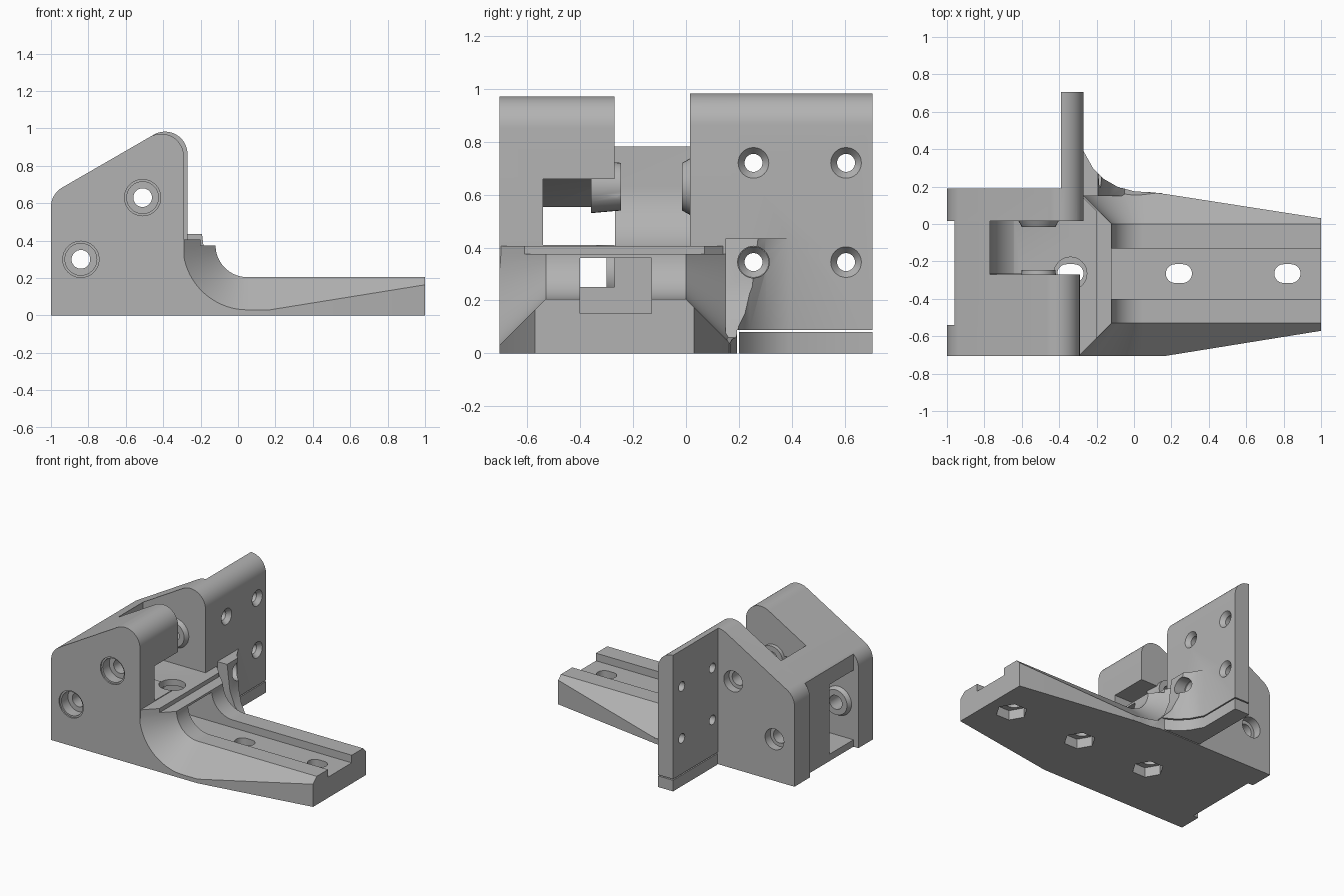
import bpy, bmesh
from math import sin, cos, radians, tan

cube = bpy.data.objects.get("Cube")
if cube:
    bpy.data.objects.remove(cube, do_unlink=True)

grey = bpy.data.materials.new("mid grey plastic")
grey.use_nodes = True
grey.diffuse_color = (0.45, 0.45, 0.45, 1)
for node in grey.node_tree.nodes:
    if node.type == 'BSDF_PRINCIPLED':
        node.inputs["Base Color"].default_value = grey.diffuse_color


def arc(cx, cy, r, start, end, n=16):
    steps = [radians(start + (end - start) * i / n) for i in range(n + 1)]
    return [(cx + r * cos(a), cy + r * sin(a)) for a in steps]


def circle(cx, cy, r, n=32):
    return arc(cx, cy, r, 0, 360, n)[:-1]


def loft(name, sections, axis):
    """Skin matching outlines placed at positions along an axis."""
    place = {'x': lambda t, u, v: (t, u, v),
             'y': lambda t, u, v: (u, t, v),
             'z': lambda t, u, v: (u, v, t)}[axis]
    bm = bmesh.new()
    rings = [[bm.verts.new(place(t, u, v)) for u, v in pts] for t, pts in sections]
    for a, b in zip(rings, rings[1:]):
        for i in range(len(a)):
            j = (i + 1) % len(a)
            bm.faces.new((a[i], a[j], b[j], b[i]))
    bm.faces.new(rings[0])
    bm.faces.new(rings[-1])
    bmesh.ops.recalc_face_normals(bm, faces=bm.faces)
    mesh = bpy.data.meshes.new(name)
    bm.to_mesh(mesh)
    bm.free()
    mesh.materials.append(grey)
    obj = bpy.data.objects.new(name, mesh)
    bpy.context.collection.objects.link(obj)
    return obj


def prism(name, pts, a, b, axis):
    return loft(name, [(a, pts), (b, pts)], axis)


def box(name, x, y, z):
    return prism(name, [(x[0], y[0]), (x[1], y[0]), (x[1], y[1]), (x[0], y[1])], z[0], z[1], 'z')


def combine(target, tool, operation):
    """Apply one boolean and discard the tool."""
    tool.hide_render = True
    mod = target.modifiers.new("cut", 'BOOLEAN')
    mod.operation = operation
    mod.solver = 'EXACT'
    mod.object = tool
    graph = bpy.context.evaluated_depsgraph_get()
    mesh = bpy.data.meshes.new_from_object(target.evaluated_get(graph))
    target.modifiers.remove(mod)
    target.data = mesh
    bpy.data.objects.remove(tool, do_unlink=True)


def block_profile(right):
    top = 0.58 + (right + 0.76) * tan(radians(30))
    return ([(-1, 0), (right, 0)] + arc(right - 0.12, top, 0.12, 0, 120)
            + arc(-0.88, 0.58, 0.12, 120, 180))


def arm_profile(r):
    return ([(-0.6, 0), (1, 0), (1, 0.375 - r)]
            + arc(0.05, 0.375, r, 270, 180, 20) + [(-0.6, 0.375)])


FRONT, BACK, INNER, MID = -0.705, 0.705, 0.015, -0.27

# Housing, rear wall and mounting plate
body = prism("bracket_body", block_profile(-0.29), FRONT, 0.03, 'y')
combine(body, prism("rear_wall", block_profile(-0.27), INNER, 0.19, 'y'), 'UNION')
plate = prism("mounting_plate", block_profile(-0.27), INNER, BACK, 'y')
combine(plate, box("plate_trim", (-1.2, -0.39), (-1, 1), (-1, 2)), 'DIFFERENCE')
combine(body, plate, 'UNION')

# Tapered arm with chamfered sides and a conical root fillet
arm = loft("arm", [(FRONT, arm_profile(0.345)), (-0.53, arm_profile(0.17)),
                   (0, arm_profile(0.17)), (0.17, arm_profile(0.34))], 'y')
taper = [(-1, -0.8), (0.17, FRONT), (1.1, -0.555), (1.1, 0.015), (0.17, 0.16), (-1, 0.3)]
combine(arm, prism("arm_taper", taper, -0.5, 1, 'z'), 'INTERSECT')
combine(body, arm, 'UNION')
ledge = [(-0.8, -0.7), (-0.29, -0.7), (-0.2, -0.61), (-0.2, 0.07), (-0.29, 0.16), (-0.8, 0.16)]
combine(body, prism("floor_ledge", ledge, 0.2, 0.405, 'z'), 'UNION')

# Curved gusset between the arm and the plate
plan = [(-0.3, 0.15), (-0.3, 0.39), (-0.27, 0.39), (-0.22, 0.3), (-0.16, 0.24),
        (-0.09, 0.2), (0, 0.175), (0.15, 0.165), (0.15, 0.15)]
gusset = prism("gusset", plan, 0, 0.435, 'z')
side = [(-0.5, -0.1), (0.2, -0.1), (0.2, 0.03), (-0.05, 0.06), (-0.13, 0.15),
        (-0.17, 0.25), (-0.2, 0.5), (-0.5, 0.5)]
combine(gusset, prism("gusset_trim", side, 0, 0.6, 'y'), 'INTERSECT')
combine(body, gusset, 'UNION')

# Upper and lower pulley cavities, end recess and cable channel
upper = ([(-0.77, 1.2)] + arc(-0.51, 0.63, 0.26, 180, 239)
         + [(-0.64, 0.405), (-0.1, 0.405), (-0.1, 1.2)])
lower = [(-1.1, 0.05), (-0.6, 0.05), (-0.6, 0.41), (-0.2, 0.41), (-0.2, 0.66),
         (-0.77, 0.66), (-1, 0.53), (-1.1, 0.53)]
for cutter in (
        prism("upper_cavity", upper, MID, INNER, 'y'),
        prism("lower_cavity", lower, -0.54, MID + 0.002, 'y'),
        box("end_recess", (-1.1, -0.96), (-0.54, INNER), (-1, 2)),
        box("arm_channel", (-0.5, 1.1), (-0.4, -0.13), (0.15, 0.36)),
        box("cable_passage", (-0.65, -0.45), (-0.4, MID), (0.25, 0.36)),
        box("foot_gap", (-0.5, 0.2), (0.192, 0.8), (0.08, 0.088)),
        box("foot_gap_side", (-0.5, 0.2), (0.192, 0.2), (-0.1, 0.084))):
    combine(body, cutter, 'DIFFERENCE')

# Conical spacer bosses, then axle holes with front and rear recesses
pivots = [(-0.51, 0.63), (-0.84, 0.3)]
bosses = [(0, -0.36, -0.245, 0.1), (0, 0.03, -0.015, 0.115),
          (1, -0.56, -0.51, 0.115), (1, -0.25, -0.3, 0.115)]
for index, a, b, r in bosses:
    u, v = pivots[index]
    boss = loft("boss", [(a, circle(u, v, r)), (b, circle(u, v, 0.09))], 'y')
    combine(body, boss, 'UNION')
for u, v in pivots:
    for r, a, b in ((0.05, -1, 1), (0.085, -0.8, -0.62), (0.097, -0.8, -0.695), (0.075, 0.13, 0.3)):
        combine(body, prism("axle_hole", circle(u, v, r), a, b, 'y'), 'DIFFERENCE')

# Countersunk plate holes and the screw access through the gusset
combine(body, prism("screw_access", circle(0.255, 0.345, 0.06), -0.27, 0.2, 'x'), 'DIFFERENCE')
for y in (0.255, 0.605):
    for z in (0.345, 0.72):
        combine(body, prism("screw_hole", circle(y, z, 0.034), -0.5, -0.2, 'x'), 'DIFFERENCE')
        sink = loft("countersink", [(-0.3, circle(y, z, 0.034)), (-0.265, circle(y, z, 0.062))], 'x')
        combine(body, sink, 'DIFFERENCE')

# Slotted bolt holes with hexagonal nut pockets underneath
for x in (-0.34, 0.24, 0.82):
    slot = arc(x + 0.02, -0.265, 0.05, -90, 90) + arc(x - 0.02, -0.265, 0.05, 90, 270)
    combine(body, prism("bolt_slot", slot, -0.1, 0.2, 'z'), 'DIFFERENCE')
    combine(body, prism("nut_pocket", circle(x, -0.265, 0.105, 6), -0.1, 0.07, 'z'), 'DIFFERENCE')
combine(body, prism("bolt_access", circle(-0.34, -0.265, 0.088), 0.15, 0.6, 'z'), 'DIFFERENCE')

# Single plastic finish and smooth curves
body.data.materials.clear()
body.data.materials.append(grey)
for face in body.data.polygons:
    face.material_index = 0
for obj in bpy.context.selected_objects:
    obj.select_set(False)
body.select_set(True)
bpy.context.view_layer.objects.active = body
bpy.ops.object.shade_smooth_by_angle(angle=radians(30))
